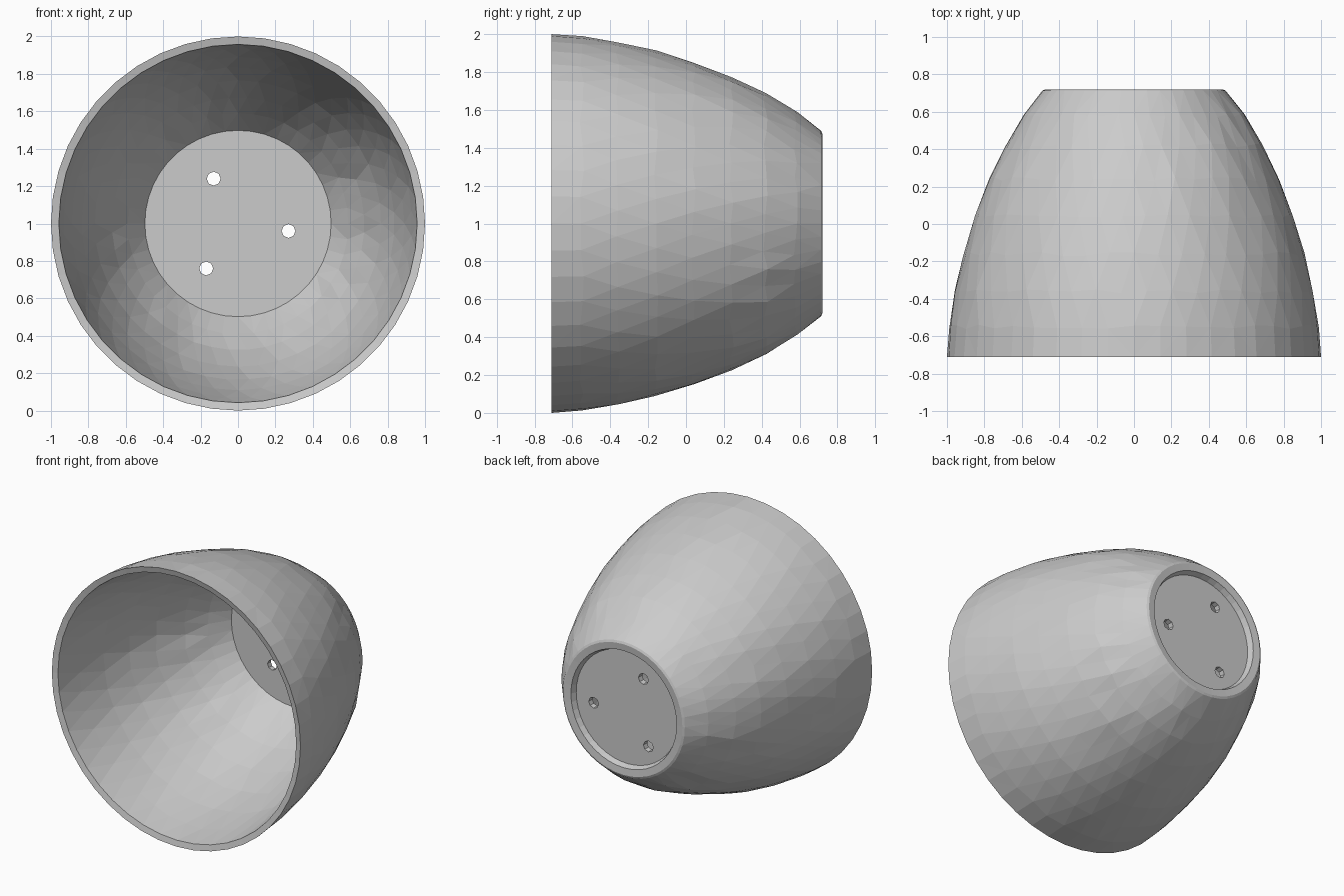
import bpy, bmesh, math, random

if "Cube" in bpy.data.objects:
    bpy.data.objects.remove(bpy.data.objects["Cube"])

random.seed(4)
SIDES = 44
CZ = 1.0

clay = bpy.data.materials.new("light grey")
clay.diffuse_color = (0.6, 0.6, 0.6, 1)
clay.use_nodes = True
clay.node_tree.nodes["Principled BSDF"].inputs["Base Color"].default_value = clay.diffuse_color

# Closed cross-section of the pot lying on its side: (radius, y)
profile = [
    (0.0, 0.635), (0.498, 0.635),                      # inner floor
    (0.59, 0.50), (0.675, 0.35), (0.765, 0.15), (0.835, -0.06),
    (0.89, -0.28), (0.93, -0.50), (0.958, -0.70),      # inner wall
    (1.0, -0.71),                                      # open rim
    (0.988, -0.55), (0.958, -0.36), (0.912, -0.16), (0.85, 0.04),
    (0.775, 0.24), (0.69, 0.42), (0.59, 0.58),         # outer wall
    (0.49, 0.713), (0.475, 0.72),                      # foot edge
    (0.425, 0.715), (0.41, 0.675), (0.0, 0.675),       # foot ring, recess
]


def make_pot():
    bm = bmesh.new()
    rings = []
    for i, (r, y) in enumerate(profile):
        if r == 0:
            rings.append([bm.verts.new((0, y, CZ))])
            continue
        wall = 2 <= i <= 7 or 10 <= i <= 16
        ring = []
        for k in range(SIDES):
            # Staggered rings and a slight hand-made unevenness on the walls
            a = 2 * math.pi * (k + 0.5 * (i % 2) * wall) / SIDES
            dr = random.uniform(-0.002, 0.002) if wall else 0
            dy = random.uniform(-0.012, 0.012) if wall else 0
            ring.append(bm.verts.new(((r + dr) * math.cos(a), y + dy,
                                      CZ + (r + dr) * math.sin(a))))
        rings.append(ring)
    for lo, hi in zip(rings, rings[1:]):
        for k in range(SIDES):
            n = (k + 1) % SIDES
            if len(lo) == 1:
                bm.faces.new((lo[0], hi[k], hi[n]))
            elif len(hi) == 1:
                bm.faces.new((lo[k], hi[0], lo[n]))
            else:
                bm.faces.new((lo[k], hi[k], hi[n], lo[n]))
    bmesh.ops.triangulate(bm, faces=[f for f in bm.faces if len(f.verts) > 3])
    bmesh.ops.recalc_face_normals(bm, faces=bm.faces)
    me = bpy.data.meshes.new("plant_pot")
    bm.to_mesh(me)
    bm.free()
    me.materials.append(clay)
    ob = bpy.data.objects.new("plant_pot", me)
    bpy.context.collection.objects.link(ob)
    return ob


pot = make_pot()

# Three drainage holes cut through the floor
cutters = []
for i, (x, z) in enumerate([(-0.13, 1.24), (0.27, 0.96), (-0.17, 0.76)]):
    bpy.ops.mesh.primitive_cone_add(vertices=8, radius1=0.045, radius2=0.032,
                                    depth=0.2, location=(x, 0.655, z),
                                    rotation=(math.pi / 2, 0, 0))
    cut = bpy.context.object
    cut.name = f"drain_hole_cutter_{i + 1}"
    cut.hide_render = True
    cut.data.materials.append(clay)
    mod = pot.modifiers.new(f"drain_hole_{i + 1}", 'BOOLEAN')
    mod.operation = 'DIFFERENCE'
    mod.solver = 'EXACT'
    mod.object = cut
    cutters.append(cut)

# Apply the cuts and remove the helpers
bpy.context.view_layer.objects.active = pot
for mod in list(pot.modifiers):
    bpy.ops.object.modifier_apply(modifier=mod.name)
for cut in cutters:
    bpy.data.objects.remove(cut, do_unlink=True)
